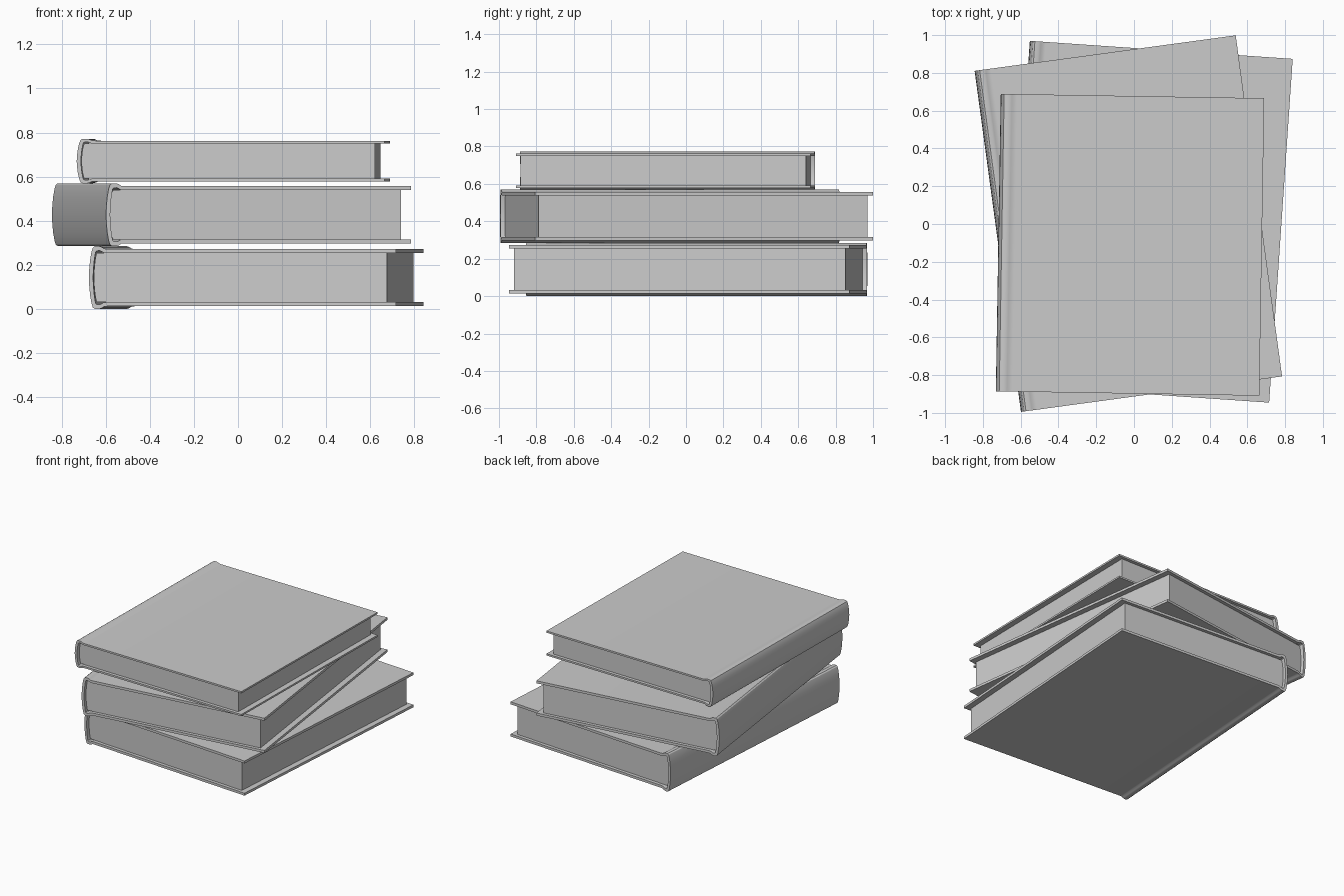
import bpy
import bmesh
from math import radians

cube = bpy.data.objects.get("Cube")
if cube:
    bpy.data.objects.remove(cube, do_unlink=True)

grey = bpy.data.materials.new("light grey")
grey.use_nodes = True
colour = (0.6, 0.6, 0.6, 1)
grey.diffuse_color = colour
grey.node_tree.nodes["Principled BSDF"].inputs["Base Color"].default_value = colour

WIDTH = 1.395
# Upper half of the case: x from the spine, z as a fraction of half the thickness
OUTER = [(0, 0), (0.002, 0.3), (0.006, 0.58), (0.012, 0.82), (0.018, 0.95), (0.027, 1.0),
         (0.048, 1.0), (0.059, 0.97), (0.07, 0.92), (0.085, 0.91), (WIDTH, 0.91)]
INNER = [(0.019, 0), (0.021, 0.28), (0.024, 0.52), (0.028, 0.72), (0.031, 0.82), (0.036, 0.85),
         (0.048, 0.86), (0.058, 0.83), (0.068, 0.79), (0.085, 0.78), (WIDTH, 0.78)]
# Upper half of the page block, rounded along the spine
PAGES = [(0.021, 0), (0.023, 0.28), (0.026, 0.52), (0.031, 0.72), (0.036, 0.78),
         (WIDTH - 0.042, 0.78)]


def mirrored(half):
    """Full section, from the lower end round the spine to the upper end."""
    return [(x, -z) for x, z in reversed(half[1:])] + half


def finish(name, bm, spot, angle):
    bmesh.ops.recalc_face_normals(bm, faces=bm.faces)
    mesh = bpy.data.meshes.new(name)
    bm.to_mesh(mesh)
    bm.free()
    mesh.materials.append(grey)
    obj = bpy.data.objects.new(name, mesh)
    bpy.context.collection.objects.link(obj)
    obj.location = spot
    obj.rotation_euler.z = radians(angle)
    bpy.ops.object.select_all(action='DESELECT')
    obj.select_set(True)
    bpy.context.view_layer.objects.active = obj
    bpy.ops.object.shade_smooth_by_angle(angle=radians(30))


def ring(bm, section, y, half_height):
    return [bm.verts.new((x - WIDTH / 2, y, z * half_height)) for x, z in section]


def book(name, x, y, bottom, height, length, angle):
    half = height / 2
    spot = (x, y, bottom + half)

    # Hard case: one wrapped strip with thickness
    bm = bmesh.new()
    of, ob, nf, nb = [ring(bm, mirrored(s), side * length / 2, half)
                      for s in (OUTER, INNER) for side in (-1, 1)]
    for i in range(len(of) - 1):
        for a, b in ((of, ob), (ob, nb), (nb, nf), (nf, of)):
            bm.faces.new((a[i], a[i + 1], b[i + 1], b[i]))
    for end in (0, -1):
        bm.faces.new((of[end], ob[end], nb[end], nf[end]))
    finish(name + "_cover", bm, spot, angle)

    # Page block
    bm = bmesh.new()
    front, back = [ring(bm, mirrored(PAGES), side * (length / 2 - 0.024), half)
                   for side in (-1, 1)]
    bm.faces.new(front)
    bm.faces.new(back)
    n = len(front)
    for i in range(n):
        j = (i + 1) % n
        bm.faces.new((front[i], front[j], back[j], back[i]))
    finish(name + "_pages", bm, spot, angle)


book("bottom_book", 0.082, 0.012, 0.0, 0.285, 1.824, -3.92)
book("middle_book", -0.03, 0.002, 0.285, 0.285, 1.822, 7.74)
book("top_book", -0.021, -0.11, 0.57, 0.202, 1.575, -0.95)
